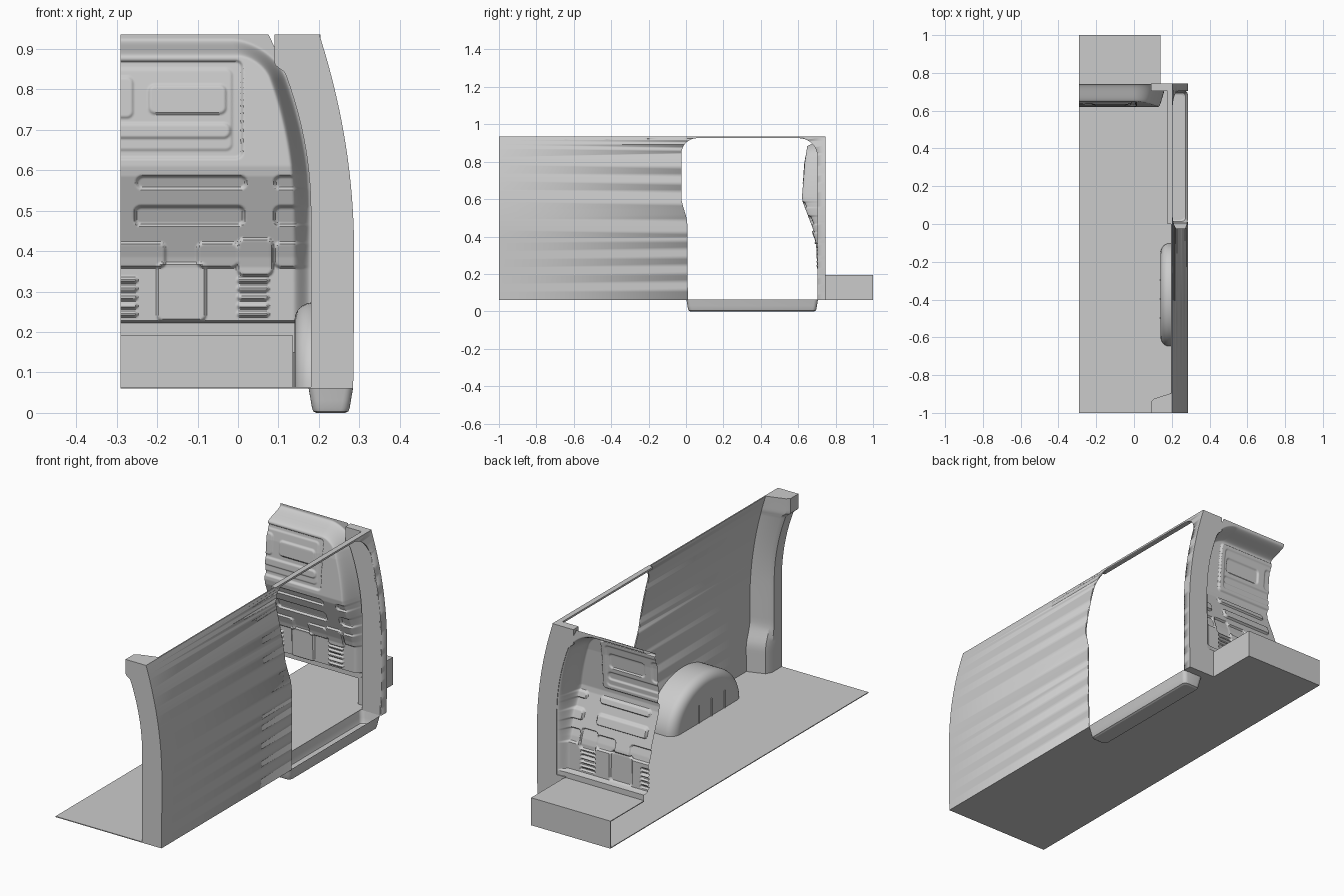
import bpy, bmesh, math

if "Cube" in bpy.data.objects:
    bpy.data.objects.remove(bpy.data.objects["Cube"])

XL, YF, ZF, ZT = -0.29, 0.745, 0.06, 0.935   # cut plane, bulkhead frame, floor, top


def outer(z):
    return 0.287 - (0.3 * (z - 0.4) ** 2 if z > 0.4 else 0.02 * (0.4 - z) ** 2)


def inner(z):
    return 0.18 - (0.55 * (z - 0.5) ** 2 if z > 0.5 else 0)


def make(name, verts, faces, angle=30):
    me = bpy.data.meshes.new(name)
    me.from_pydata(verts, [], faces)
    bm = bmesh.new()
    bm.from_mesh(me)
    bmesh.ops.remove_doubles(bm, verts=bm.verts, dist=1e-5)
    bmesh.ops.recalc_face_normals(bm, faces=bm.faces)
    bm.to_mesh(me)
    bm.free()
    ob = bpy.data.objects.new(name, me)
    bpy.context.collection.objects.link(ob)
    bpy.ops.object.select_all(action='DESELECT')
    ob.select_set(True)
    bpy.context.view_layer.objects.active = ob
    bpy.ops.object.shade_smooth_by_angle(angle=math.radians(angle))
    return ob


def loft(name, loops, cyclic=True, caps=True, angle=30):
    n = len(loops[0])
    faces = []
    for i in range(len(loops) - 1):
        for j in range(n if cyclic else n - 1):
            k = (j + 1) % n
            faces.append((i*n + j, i*n + k, (i + 1)*n + k, (i + 1)*n + j))
    if caps:
        faces += [tuple(range(n)), tuple(range((len(loops) - 1) * n, len(loops) * n))]
    return make(name, [v for lp in loops for v in lp], faces, angle)


def box(name, x0, x1, y0, y1, z0, z1):
    return loft(name, [[(x0, y0, z), (x1, y0, z), (x1, y1, z), (x0, y1, z)] for z in (z0, z1)])


def smooth(t):
    t = max(0.0, min(1.0, t))
    return t * t * (3 - 2 * t)


def rounded(x, z, x0, x1, z0, z1, r=0.015):
    # signed distance to a rounded rectangle
    r = min(r, (z1 - z0) / 2)
    dx = abs(x - (x0 + x1) / 2) - (x1 - x0) / 2 + r
    dz = abs(z - (z0 + z1) / 2) - (z1 - z0) / 2 + r
    return math.hypot(max(dx, 0), max(dz, 0)) + min(max(dx, dz), 0) - r


# Floor, with a gap for the step well
T = 0.004
box("floor_main", XL, 0.178, -1, YF, ZF, ZF + T)
box("floor_rear_side", 0.178, 0.284, -1, 0.005, ZF, ZF + T)
box("floor_front_side", 0.178, 0.284, 0.703, YF, ZF, ZF + T)

# Side wall skin, with the sliding door opening cut out
zs = [ZF + (ZT - ZF) * i / 40 for i in range(41)]
wall = loft("side_wall", [[(outer(z), -1, z), (outer(z), YF, z),
                           (outer(z) - 0.006, YF, z), (outer(z) - 0.006, -1, z)] for z in zs])
outline = [(0.01, 0.0), (0.703, 0.0)]
outline += [(0.603 + 0.1 * math.cos(a), 0.826 + 0.1 * math.sin(a))
            for a in [math.pi / 2 * i / 10 for i in range(11)]]
outline += [(0.06 - 0.085 * math.sin(a), 0.841 + 0.085 * math.cos(a))
            for a in [math.pi / 2 * i / 10 for i in range(11)]]
outline += [(-0.025, 0.6), (-0.015, 0.56), (0.003, 0.5), (0.008, 0.46), (0.008, 0.4)]
cutter = loft("door_cutter", [[(x, y, z) for y, z in outline] for x in (0.1, 0.4)])
mod = wall.modifiers.new("door", 'BOOLEAN')
mod.operation, mod.object, mod.solver = 'DIFFERENCE', cutter, 'EXACT'
bpy.context.view_layer.objects.active = wall
bpy.ops.object.modifier_apply(modifier="door")
bpy.data.objects.remove(cutter)

# Top rail lip above the door
box("door_top_rail", 0.178, 0.204, 0.0, YF, ZT - 0.009, ZT)

# Rear pillar: inner curve with a wider head at the top
def pillar_inner(z):
    return inner(z) - (0.0 if z < 0.84 else (inner(z) - 0.09) * smooth((z - 0.84) / 0.025))

pz = zs[:33] + [0.77 + 0.165 * i / 20 for i in range(21)]
rows = []
for z in pz:
    d = 0.03 * smooth((0.3 - z) / 0.12)
    xi, xo = pillar_inner(z), outer(z) - 0.002
    rows.append([(xo, -1, z), (xi, -1, z), (xi, -0.94 + d / 2, z),
                 (xi + 0.015, -0.925 + d, z), (xo, -0.895 + d, z)])
loft("rear_pillar", rows)

# Front pillar between the door and the bulkhead
loft("front_pillar", [[(outer(z) - 0.002, 0.703, z), (pillar_inner(z), 0.703, z),
                       (pillar_inner(z), YF, z), (outer(z) - 0.002, YF, z)] for z in pz])

# Pressed bulkhead: side profile (z, y) plus raised and sunken pressings
PROF = [(0.19, 0.738), (0.222, 0.738), (0.227, 0.708), (0.36, 0.706), (0.385, 0.70),
        (0.585, 0.624), (0.61, 0.62), (0.8, 0.635), (0.88, 0.648), (0.94, 0.66)]
PRESS = [(-0.5, 0.01, 0.63, 0.87, -0.008), (-0.5, -0.015, 0.65, 0.85, 0.004),
         (-0.22, -0.03, 0.74, 0.81, 0.006), (-0.5, -0.02, 0.68, 0.715, 0.006),
         (-0.5, -0.26, 0.73, 0.83, 0.005), (-0.25, 0.02, 0.555, 0.585, -0.01),
         (0.09, 0.4, 0.555, 0.585, -0.01), (-0.255, 0.015, 0.465, 0.51, -0.014),
         (0.09, 0.4, 0.465, 0.51, -0.014), (-0.2, -0.08, 0.228, 0.37, 0.008),
         (-0.5, -0.18, 0.36, 0.42, 0.01), (-0.1, 0.0, 0.36, 0.42, 0.01),
         (0.0, 0.085, 0.34, 0.43, 0.012), (0.09, 0.4, 0.36, 0.42, 0.01)]
for i in range(5):
    PRESS += [(x0, x1, 0.238 + 0.021 * i, 0.25 + 0.021 * i, 0.01)
              for x0, x1 in ((-0.5, -0.25), (0.0, 0.075))]


def profile(z):
    for (z0, y0), (z1, y1) in zip(PROF, PROF[1:]):
        if z <= z1:
            return y0 + (y1 - y0) * (z - z0) / (z1 - z0)
    return PROF[-1][1]


def bulkhead_y(x, z):
    a, b, r = inner(z) - x, 0.925 - z, 0.1
    d = r - math.hypot(r - a, r - b) if a < r and b < r else min(a, b)
    y = profile(z)
    for x0, x1, z0, z1, h in PRESS:
        if z0 - 0.01 < z < z1 + 0.01:
            y -= h * smooth(0.5 - rounded(x, z, x0, x1, z0, z1) / 0.008)
    return 0.742 - (0.742 - y) * smooth(d / 0.045)


NX, NZ = 130, 220
grid = []
for k in range(NZ + 1):
    z = 0.195 + (ZT - 0.195) * k / NZ
    xr = inner(z)
    row = [XL + (xr - XL) * i / NX for i in range(NX + 1)]
    grid.append([(x, bulkhead_y(x, z), z) for x in row])
loft("bulkhead", grid, cyclic=False, caps=False, angle=40)
box("bulkhead_foot", 0.135, 0.182, 0.738, YF, ZF, 0.2)

# Load-through box under the bulkhead, open to the cargo side
box("load_box_base", XL, 0.14, YF, 1, ZF, ZF + T)
box("load_box_lid", XL, 0.14, 0.738, 1, 0.195 - T, 0.195)
box("load_box_end", XL, 0.14, 1 - T, 1, ZF, 0.195)
box("load_box_side", 0.14 - T, 0.14, 0.738, 1, ZF, 0.195)

# Wheel arch: half ellipses narrowing to a rounded inner face
steps = [(0.284, 1.0), (0.185, 1.0)]
steps += [(0.185 - 0.045 * math.sin(a), 1 - 0.2 * (1 - math.cos(a)))
          for a in [math.pi / 2 * i / 8 for i in range(1, 9)]]
steps += [(0.14, 0.6), (0.14, 0.3), (0.14, 0.01)]
arch = [[(x, -0.375 + 0.272 * s * math.cos(math.pi * i / 40),
          ZF + 0.213 * s * math.sin(math.pi * i / 40)) for i in range(41)] for x, s in steps]
loft("wheel_arch", arch, cyclic=False, caps=False, angle=50)
for i in range(3):
    y = -0.5 + 0.1 * i
    box(f"arch_rib_{i + 1}", 0.136, 0.141, y, y + 0.005, ZF, 0.15)

# Step well below the door: tapered tray with rounded edges, open on top
def tray_loop(x0, x1, y0, y1, z, r):
    pts = []
    for cx, cy, q in ((x1 - r, y1 - r, 0), (x0 + r, y1 - r, 1), (x0 + r, y0 + r, 2), (x1 - r, y0 + r, 3)):
        for i in range(6):
            a = math.pi / 2 * (q + i / 5)
            pts.append((cx + r * math.cos(a), cy + r * math.sin(a), z))
    return pts

tray = []
for ins, z in ((0, ZF + T), (0.006, 0.03), (0.009, 0.012), (0.012, 0.004), (0.02, 0.0)):
    tray.append(tray_loop(0.174 + ins, 0.285 - ins, 0.002 + ins, 0.706 - ins, z, 0.02))
well = loft("step_well", tray[::-1], caps=False, angle=40)
bm = bmesh.new()
bm.from_mesh(well.data)
bm.faces.new([v for v in sorted((v for v in bm.verts if v.co.z < 1e-4),
             key=lambda v: math.atan2((v.co.y - 0.354) / 6, v.co.x - 0.2295))])
bmesh.ops.recalc_face_normals(bm, faces=bm.faces)
bm.to_mesh(well.data)
bm.free()
